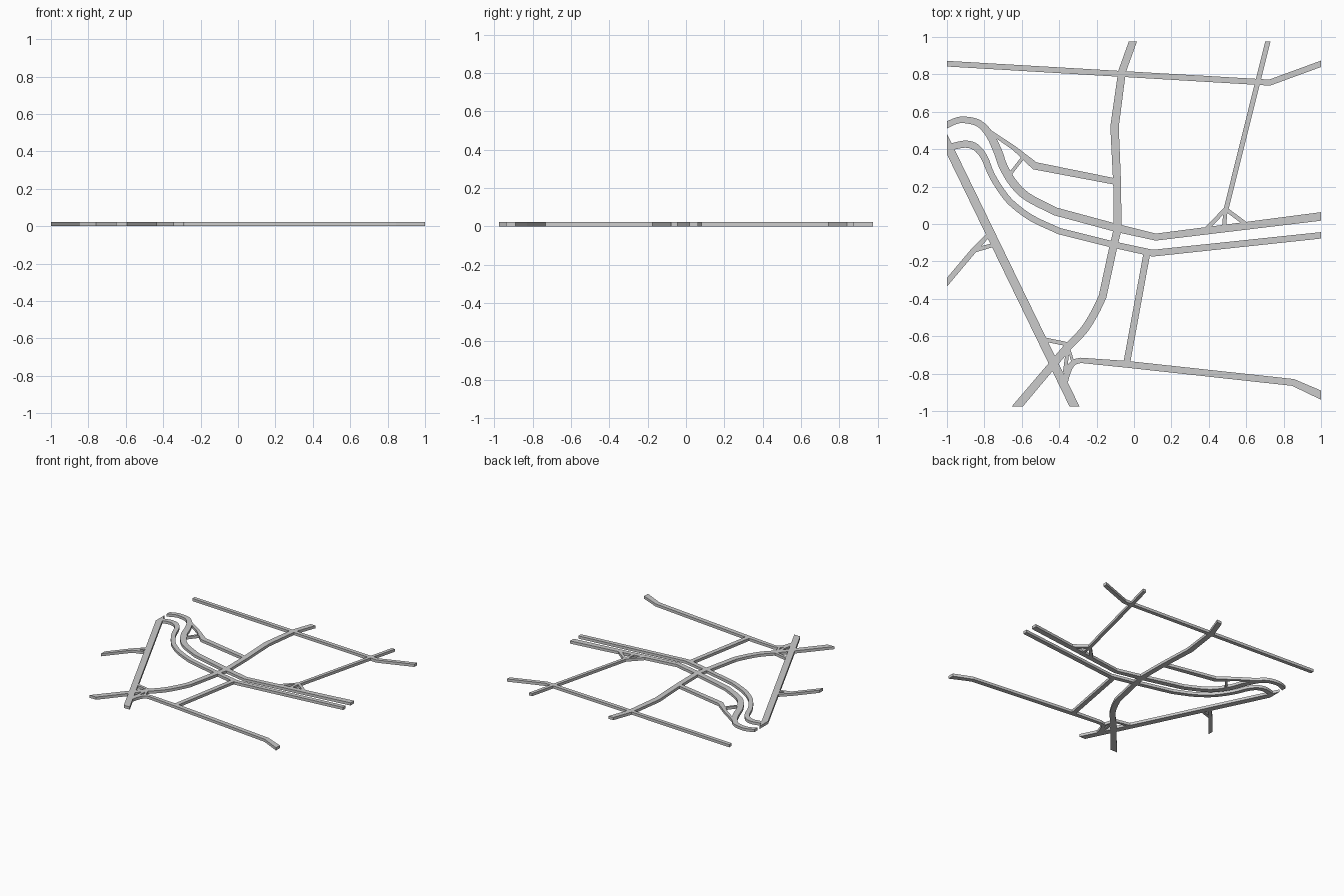
import bpy, bmesh
from mathutils import Vector

if "Cube" in bpy.data.objects:
    bpy.data.objects.remove(bpy.data.objects["Cube"])

HEIGHT = 0.022
EDGE_X, EDGE_Y = 1.0, 0.975


def smooth(pts, steps=4):
    """Catmull-Rom refinement of (x, y, width) points."""
    p = [Vector(q) for q in pts]
    p = [2 * p[0] - p[1]] + p + [2 * p[-1] - p[-2]]
    out = []
    for a, b, c, d in zip(p, p[1:], p[2:], p[3:]):
        for i in range(steps):
            t = i / steps
            out.append(0.5 * (2 * b + (c - a) * t + (2 * a - 5 * b + 4 * c - d) * t * t
                              + (3 * b - a - 3 * c + d) * t ** 3))
    return [tuple(q) for q in out + [p[-2]]]


def road(name, pts):
    """Mitred slab along a centre line, trimmed to the map boundary."""
    c = [Vector(p[:2]) for p in pts]
    bm = bmesh.new()
    rows = []
    for i, p in enumerate(c):
        d1 = (p - c[i - 1]).normalized() if i else (c[1] - p).normalized()
        d2 = (c[i + 1] - p).normalized() if i < len(c) - 1 else d1
        t = (d1 + d2).normalized()
        off = Vector((-t.y, t.x)) * pts[i][2] / 2 / max(t.dot(d1), 0.4)
        rows.append([bm.verts.new((q.x, q.y, z)) for q, z in
                     ((p + off, 0), (p - off, 0), (p - off, HEIGHT), (p + off, HEIGHT))])
    for a, b in zip(rows, rows[1:]):
        for k in range(4):
            n = (k + 1) % 4
            bm.faces.new((a[k], a[n], b[n], b[k]))
    bm.faces.new(rows[0])
    bm.faces.new(rows[-1][::-1])
    for no, lim in (((1, 0, 0), EDGE_X), ((-1, 0, 0), EDGE_X), ((0, 1, 0), EDGE_Y), ((0, -1, 0), EDGE_Y)):
        n = Vector(no)
        cut = bmesh.ops.bisect_plane(bm, geom=bm.verts[:] + bm.edges[:] + bm.faces[:],
                                     plane_co=n * lim, plane_no=n, clear_outer=True)
        edges = [e for e in cut["geom_cut"] if isinstance(e, bmesh.types.BMEdge) and e.is_boundary]
        if edges:
            bmesh.ops.holes_fill(bm, edges=edges, sides=0)
    bmesh.ops.recalc_face_normals(bm, faces=bm.faces)
    me = bpy.data.meshes.new(name)
    bm.to_mesh(me)
    bm.free()
    bpy.context.collection.objects.link(bpy.data.objects.new(name, me))


# Long cross roads
road("north_road", [(-1.1, .863, .03), (.725, .756, .032), (1.1, .893, .032)])
road("north_south_road", [(.01, 1.02, .041), (-.064, .815, .041), (-.104, .52, .045), (-.09, .21, .042),
                          (-.088, -.03, .042), (-.11, -.12, .042)]
     + smooth([(-.168, -.388, .042), (-.21, -.475, .042), (-.27, -.57, .042), (-.355, -.658, .042)])
     + [(-.67, -1.03, .046)])
road("west_diagonal", [(-1.05, .53, .048), (-.3, -1.013, .048)])
road("north_east_road", [(.727, 1.02, .027), (.663, .765, .027), (.49, .07, .026)])

# Twin carriageways with the S-bend in the west
road("carriageway_north", smooth([(-1.04, .51, .034), (-.95, .552, .034), (-.89, .555, .036), (-.825, .535, .038),
                                  (-.77, .475, .042), (-.727, .385, .046), (-.70, .31, .046), (-.647, .22, .045),
                                  (-.57, .145, .044), (-.42, .067, .043)])
     + [(-.09, -.022, .043), (.117, -.07, .037), (1.1, .053, .046)])
road("carriageway_south", smooth([(-.97, .415, .036), (-.90, .427, .038), (-.845, .41, .038), (-.80, .355, .036),
                                  (-.76, .26, .034), (-.70, .165, .034), (-.645, .103, .034), (-.545, .03, .034),
                                  (-.40, -.038, .034)])
     + [(-.12, -.108, .034), (.10, -.156, .036), (1.1, -.05, .034)])

# South road, and the link up to the carriageway
road("south_road", smooth([(-.37, -.84, .035), (-.352, -.785, .032), (-.325, -.742, .03), (-.285, -.729, .028)])
     + [(-.04, -.75, .036), (.85, -.847, .037), (1.1, -.96, .05)])
road("south_link", [(.068, -.16, .036), (-.04, -.75, .036)])

# Side roads
road("north_west_link", [(-.78, .50, .02), (-.64, .405, .024), (-.535, .315, .04), (-.53, .311, .04), (-.10, .227, .034)])
road("north_west_spur", [(-.59, .36, .018), (-.66, .27, .018)])
road("west_side_road", [(-1.1, -.43, .03), (-.86, -.145, .03), (-.77, -.05, .022)])
road("west_side_slip", [(-.865, -.143, .026), (-.75, -.112, .02)])

# Slip roads of the east junction
for name, x, y, w in (("left", .38, -.035, .024), ("middle", .481, -.02, .022), ("right", .60, -.002, .022)):
    road("east_slip_" + name, [(.49, .08, .022), (x, y, w)])

# Slip roads of the south-west junction
road("south_west_slip_top", [(-.48, -.617, .022), (-.345, -.645, .022)])
road("south_west_slip_side", [(-.352, -.65, .018), (-.37, -.80, .022)])
road("south_west_slip_inner", [(-.352, -.655, .014), (-.325, -.745, .016)])
